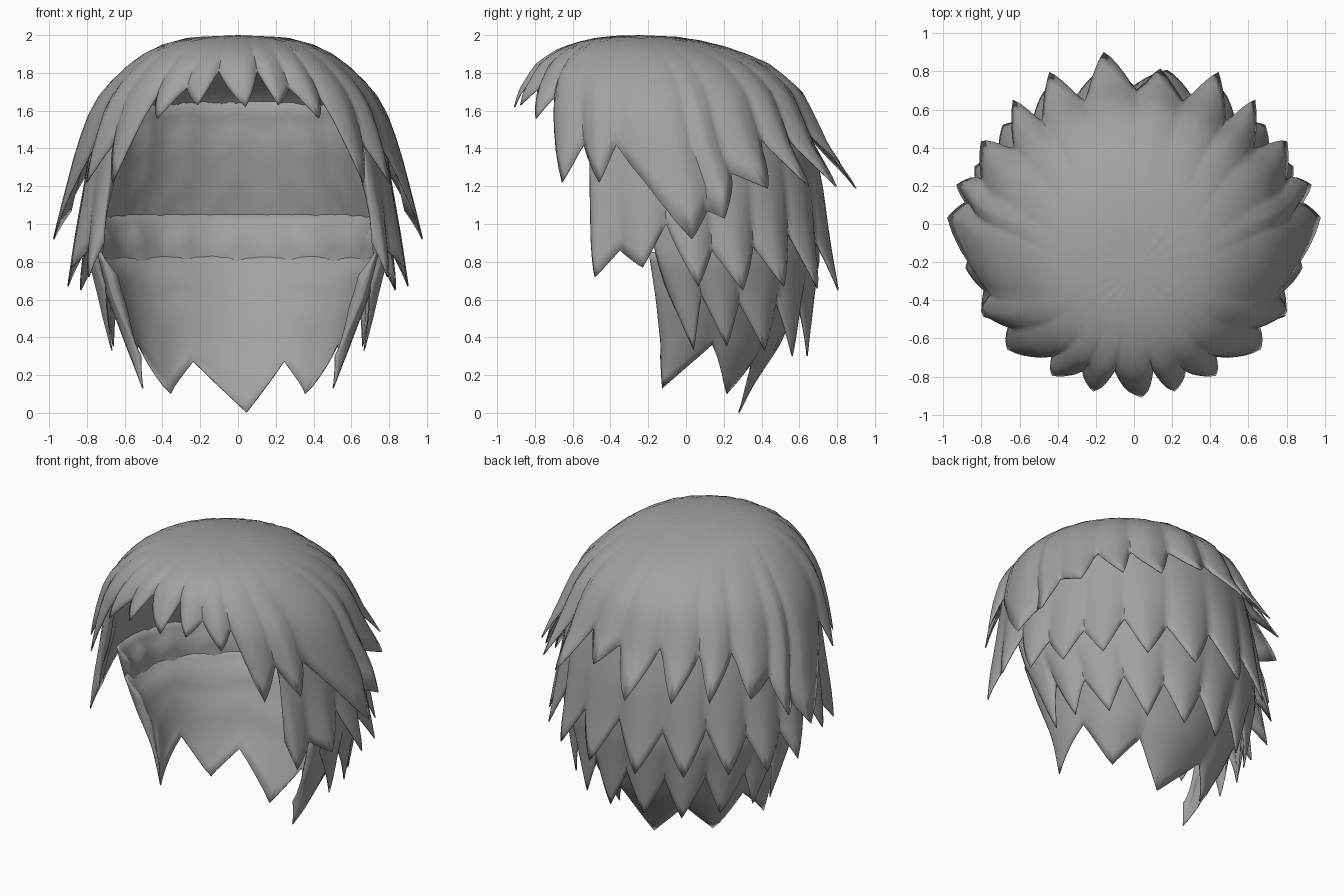
import bpy, bmesh, math

if "Cube" in bpy.data.objects:
    bpy.data.objects.remove(bpy.data.objects["Cube"])

hair = bpy.data.materials.new("grey_hair")
hair.diffuse_color = (0.36, 0.36, 0.36, 1)
hair.use_nodes = True
hair.node_tree.nodes["Principled BSDF"].inputs["Base Color"].default_value = hair.diffuse_color


def section(profile, z):
    """Half width, front y and back y of a layer at height z."""
    q = lambda h: math.sqrt(max(0, 2 - h))
    if z >= profile[0][0]:
        return profile[0][1:]
    for a, b in zip(profile, profile[1:]):
        if z >= b[0]:
            f = (q(z) - q(a[0])) / (q(b[0]) - q(a[0]))
            return [u + (v - u) * f for u, v in zip(a[1:], b[1:])]
    return profile[-1][1:]


def mirrored(side):
    """Repeat a right-hand hem round the back to the left side."""
    return side + [(360 - a, z) for a, z in reversed(side) if a < 180]


def layer(name, profile, hem, closed=False, bulge=0.05, thick=0.06, rows=12, steps=5):
    """Shell of locks; the hem alternates between valleys and tips."""
    columns = []
    for i in range(len(hem) - 1):
        (a0, z0), (a1, z1) = hem[i], hem[i + 1]
        last = i == len(hem) - 2 and not closed
        for k in range(steps + (1 if last else 0)):
            s = k / steps
            d = s if z0 < z1 else 1 - s          # 0 at the tip, 1 in the valley
            lo, hi = min(z0, z1), max(z0, z1)
            columns.append((math.radians(a0 + (a1 - a0) * s), lo + (hi - lo) * d ** 1.08, d))
    top = profile[0][0]
    dome = top > 1.99
    bm = bmesh.new()
    weight = bm.verts.layers.deform.verify()
    grid = []
    for a, end, d in columns:
        col = []
        for r in range(1 if dome else 0, rows + 1):
            t = r / rows
            z = top - (top - end) * (t ** 1.7 if dome else t)
            hx, yf, yb = section(profile, z)
            push = bulge * (0.6 * (1 - d) + 0.4 * math.cos(d * math.pi / 2) - 0.7) * t ** 2
            cy, hy = (yf + yb) / 2, (yb - yf) / 2
            v = bm.verts.new(((hx + push) * math.sin(a), cy - (hy + push) * math.cos(a), z))
            # thin at the hem, and at the hidden upper rim
            v[weight][0] = max(0.12, min(1, (1 - t) * 2.2, 1 if dome else t * 4))
            col.append(v)
        grid.append(col)
    pairs = list(zip(grid, grid[1:])) + ([(grid[-1], grid[0])] if closed else [])
    if dome:
        crown = bm.verts.new((0, (profile[0][2] + profile[0][3]) / 2, top))
        crown[weight][0] = 1
    for p, n in pairs:
        if dome:
            bm.faces.new((crown, p[0], n[0]))
        for r in range(len(p) - 1):
            bm.faces.new((p[r], p[r + 1], n[r + 1], n[r]))
    mesh = bpy.data.meshes.new(name)
    bm.to_mesh(mesh)
    bm.free()
    mesh.materials.append(hair)
    ob = bpy.data.objects.new(name, mesh)
    bpy.context.collection.objects.link(ob)
    ob.vertex_groups.new(name="thickness")
    mod = ob.modifiers.new("thickness", 'SOLIDIFY')
    mod.thickness = thick
    mod.offset = -1
    mod.vertex_group = "thickness"
    bpy.ops.object.select_all(action='DESELECT')
    ob.select_set(True)
    bpy.context.view_layer.objects.active = ob
    bpy.ops.object.shade_smooth_by_angle(angle=math.radians(50))
    return ob


# Crown cap with the fringe, side locks and back locks
cap_profile = [(2.0, 0.02, -0.27, -0.21), (1.985, 0.27, -0.48, 0.0), (1.93, 0.45, -0.67, 0.24),
               (1.85, 0.57, -0.79, 0.44), (1.7, 0.72, -0.88, 0.62), (1.6, 0.78, -0.90, 0.67),
               (1.4, 0.85, -0.92, 0.76), (1.2, 0.90, -0.94, 0.90), (0.9, 0.97, -0.95, 0.95)]
right = [(10, 1.81), (16, 1.63), (24, 1.72), (32, 1.56), (38, 1.67), (47, 1.22), (55, 1.42),
         (62, 1.22), (69, 1.42), (92, 0.92), (98, 1.07), (103, 1.03), (109, 1.27), (119, 1.19),
         (128, 1.45), (136, 1.20), (143, 1.45), (151, 1.20), (161, 1.48)]
left = [(360 - a, z) for a, z in reversed(right)]
cap_hem = [(3, 1.62)] + right + [(171, 1.33), (179, 1.45), (190, 1.19)] + left + [(363, 1.62)]
layer("crown_cap", cap_profile, cap_hem, closed=True)

# Middle locks round the sides and back
layer("middle_locks",
      [(1.65, 0.73, -0.85, 0.60), (1.5, 0.77, -0.87, 0.66), (1.2, 0.82, -0.90, 0.73),
       (0.9, 0.87, -0.92, 0.77), (0.65, 0.90, -0.92, 0.81)],
      mirrored([(58, 0.90), (61, 0.72), (70, 0.86), (79, 0.77), (88, 1.0), (98, 0.67), (105, 0.86),
                (114, 0.65), (122, 0.88), (131, 0.67), (140, 0.95), (149, 0.66), (159, 0.92),
                (169, 0.65), (180, 0.95)]))

# Lower locks
layer("lower_locks",
      [(1.05, 0.80, -0.80, 0.71), (0.8, 0.79, -0.70, 0.71), (0.5, 0.71, -0.55, 0.67),
       (0.3, 0.65, -0.45, 0.64)],
      mirrored([(77, 0.68), (85, 0.33), (94, 0.62), (103, 0.35), (113, 0.58), (125, 0.33),
                (136, 0.58), (147, 0.30), (158, 0.55), (169, 0.30), (180, 0.55)]))

# Nape locks tapering under the head
layer("nape_locks",
      [(0.85, 0.76, -0.69, 0.67), (0.6, 0.69, -0.60, 0.61), (0.35, 0.59, -0.50, 0.49),
       (0.13, 0.50, -0.45, 0.34), (0.0, 0.42, -0.40, 0.27)],
      [(74, 0.30), (80, 0.13), (108, 0.36), (134, 0.10), (152, 0.27), (174, 0.0),
       (207, 0.27), (226, 0.10), (252, 0.36), (280, 0.13), (286, 0.30)])
